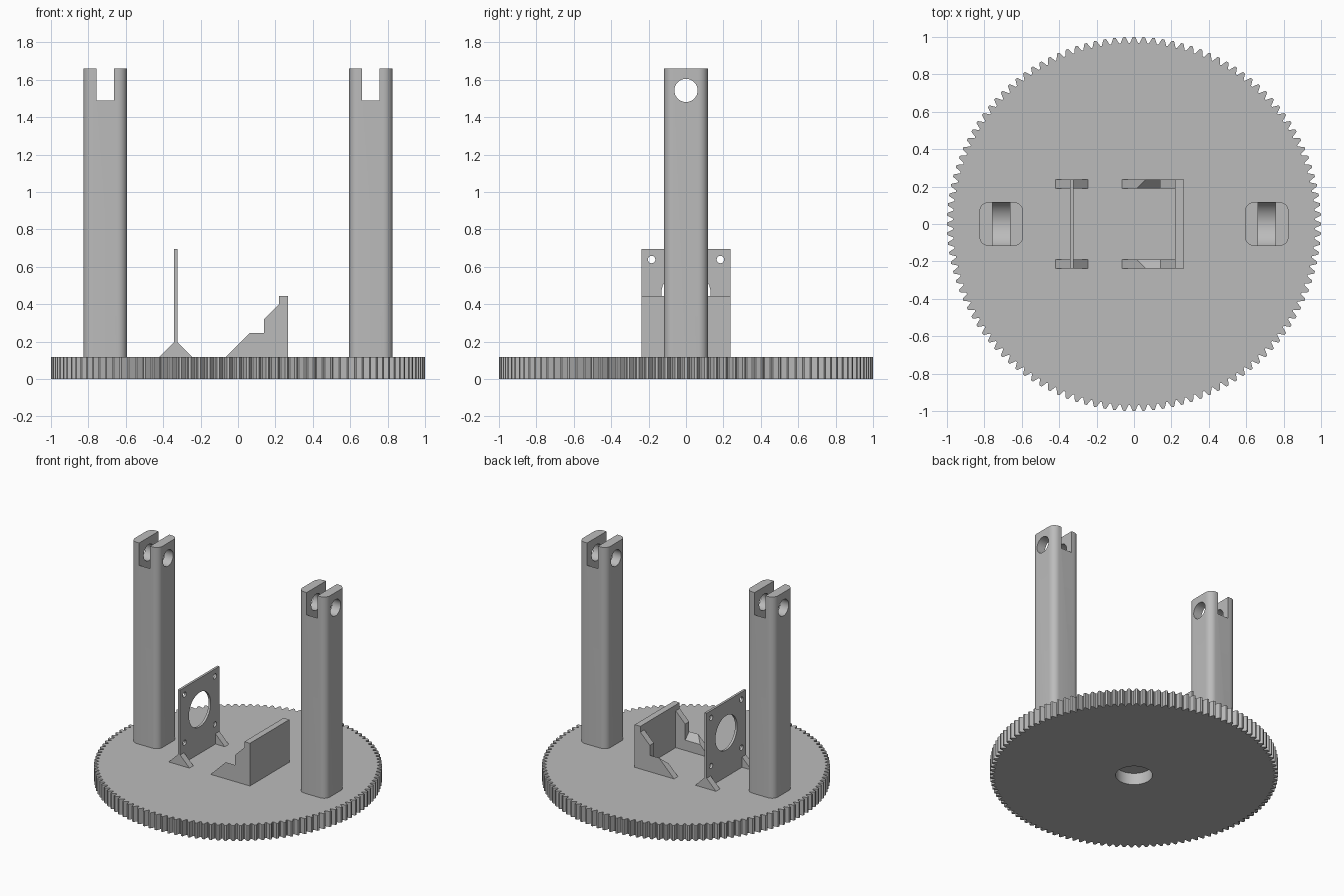
import bpy, bmesh
from math import cos, sin, pi
from mathutils import Vector

if "Cube" in bpy.data.objects:
    bpy.data.objects.remove(bpy.data.objects["Cube"])

grey = bpy.data.materials.new("plain grey")
grey.use_nodes = True
grey.diffuse_color = (0.5, 0.5, 0.5, 1)
grey.node_tree.nodes["Principled BSDF"].inputs["Base Color"].default_value = (0.5, 0.5, 0.5, 1)

DECK = 0.118   # top of the gear
HALF = 0.238   # half width of the brackets
WALL = 0.048   # wall thickness


def prism(name, points, offset, bevel=0):
    """Extrude a closed outline of 3D points along an offset."""
    bm = bmesh.new()
    face = bm.faces.new([bm.verts.new(p) for p in points])
    moved = bmesh.ops.extrude_face_region(bm, geom=[face])["geom"]
    bmesh.ops.translate(bm, vec=offset, verts=[v for v in moved if isinstance(v, bmesh.types.BMVert)])
    if bevel:
        d = Vector(offset).normalized()
        edges = [e for e in bm.edges
                 if abs((e.verts[1].co - e.verts[0].co).normalized().dot(d)) > 0.99]
        bmesh.ops.bevel(bm, geom=edges, offset=bevel, segments=8, profile=0.5, affect='EDGES')
    bmesh.ops.recalc_face_normals(bm, faces=bm.faces)
    mesh = bpy.data.meshes.new(name)
    bm.to_mesh(mesh)
    bm.free()
    mesh.materials.append(grey)
    obj = bpy.data.objects.new(name, mesh)
    bpy.context.collection.objects.link(obj)
    return obj


def box(name, lo, hi, bevel=0):
    (x0, y0, z0), (x1, y1, z1) = lo, hi
    return prism(name, [(x0, y0, z0), (x1, y0, z0), (x1, y1, z0), (x0, y1, z0)],
                 (0, 0, z1 - z0), bevel)


def rod(name, x0, x1, y, z, r, n=64):
    """Cylinder lying along x."""
    ring = [(x0, y + r * cos(2 * pi * i / n), z + r * sin(2 * pi * i / n)) for i in range(n)]
    return prism(name, ring, (x1 - x0, 0, 0))


def cut(obj, cutters):
    for c in cutters:
        m = obj.modifiers.new("cut", 'BOOLEAN')
        m.operation, m.solver, m.object = 'DIFFERENCE', 'EXACT', c
    bpy.context.view_layer.update()
    graph = bpy.context.evaluated_depsgraph_get()
    mesh = bpy.data.meshes.new_from_object(obj.evaluated_get(graph))
    obj.modifiers.clear()
    obj.data = mesh
    for c in cutters:
        bpy.data.objects.remove(c)


def smooth(obj):
    bpy.ops.object.select_all(action='DESELECT')
    obj.select_set(True)
    bpy.context.view_layer.objects.active = obj
    bpy.ops.object.shade_smooth_by_angle(angle=pi / 6)


# Gear disc with a blind bore underneath
TEETH = 120
outline = []
for i in range(TEETH):
    for shift, r in ((-0.42, 0.968), (-0.13, 1.0), (0.13, 1.0), (0.42, 0.968)):
        a = 2 * pi * (i + shift) / TEETH
        outline.append((r * cos(a), r * sin(a), 0))
gear = prism("gear_base", outline, (0, 0, DECK))
bore = prism("bore_cutter", [(0.128 * cos(2 * pi * i / 64), 0.128 * sin(2 * pi * i / 64), -0.05)
                             for i in range(64)], (0, 0, 0.14))
cut(gear, [bore])
smooth(gear)

# Two rounded posts, each with a fork slot and a cross hole
PIVOT = 1.543
for side, x in (("left", 0.71), ("right", -0.71)):
    post = box(side + "_post", (x - 0.117, -0.117, DECK - 0.01), (x + 0.117, 0.117, 1.66), 0.05)
    cut(post, [
        box("slot_cutter", (x - 0.046, -0.2, PIVOT), (x + 0.046, 0.2, 1.8)),
        rod("fork_cutter", x - 0.046, x + 0.046, 0, PIVOT, 0.129),
        rod("pin_cutter", x - 0.3, x + 0.3, 0, PIVOT, 0.062),
    ])
    smooth(post)

# Upright mounting plate with a round opening and four screw holes
PX, PZ = -0.333, 0.455
plate = box("mount_plate", (PX - 0.009, -HALF, DECK - 0.01), (PX + 0.009, HALF, 0.695))
holes = [rod("opening_cutter", PX - 0.1, PX + 0.1, 0, PZ, 0.132)]
for sy in (-1, 1):
    for sz in (-1, 1):
        holes.append(rod("screw_cutter", PX - 0.1, PX + 0.1, sy * 0.184, PZ + sz * 0.184, 0.02, 32))
cut(plate, holes)
smooth(plate)

# Rear wall of the cradle
box("cradle_wall", (0.22, -HALF, DECK - 0.01), (0.268, HALF, 0.445))

for side, s in (("back", 1), ("front", -1)):
    # Triangular feet of the plate
    tri = [(PX - 0.088, DECK), (PX + 0.088, DECK), (PX, 0.206)]
    prism(side + "_plate_foot", [(x, s * HALF, z) for x, z in tri], (0, -s * WALL, 0))

    # Stepped cradle sides, the step sloping down towards the middle
    step = [(-0.065, DECK), (0.22, DECK), (0.22, 0.4), (0.14, 0.32), (0.14, 0.245), (0.062, 0.245)]
    cheek = prism(side + "_cradle_side", [(x, s * HALF, z) for x, z in step], (0, -s * WALL, 0))
    wedge = [(HALF, 0.245), (HALF - 0.08, 0.165), (HALF - 0.08, 0.3), (HALF, 0.3)]
    cut(cheek, [prism("slope_cutter", [(-0.1, s * y, z) for y, z in wedge], (0.24, 0, 0))])
